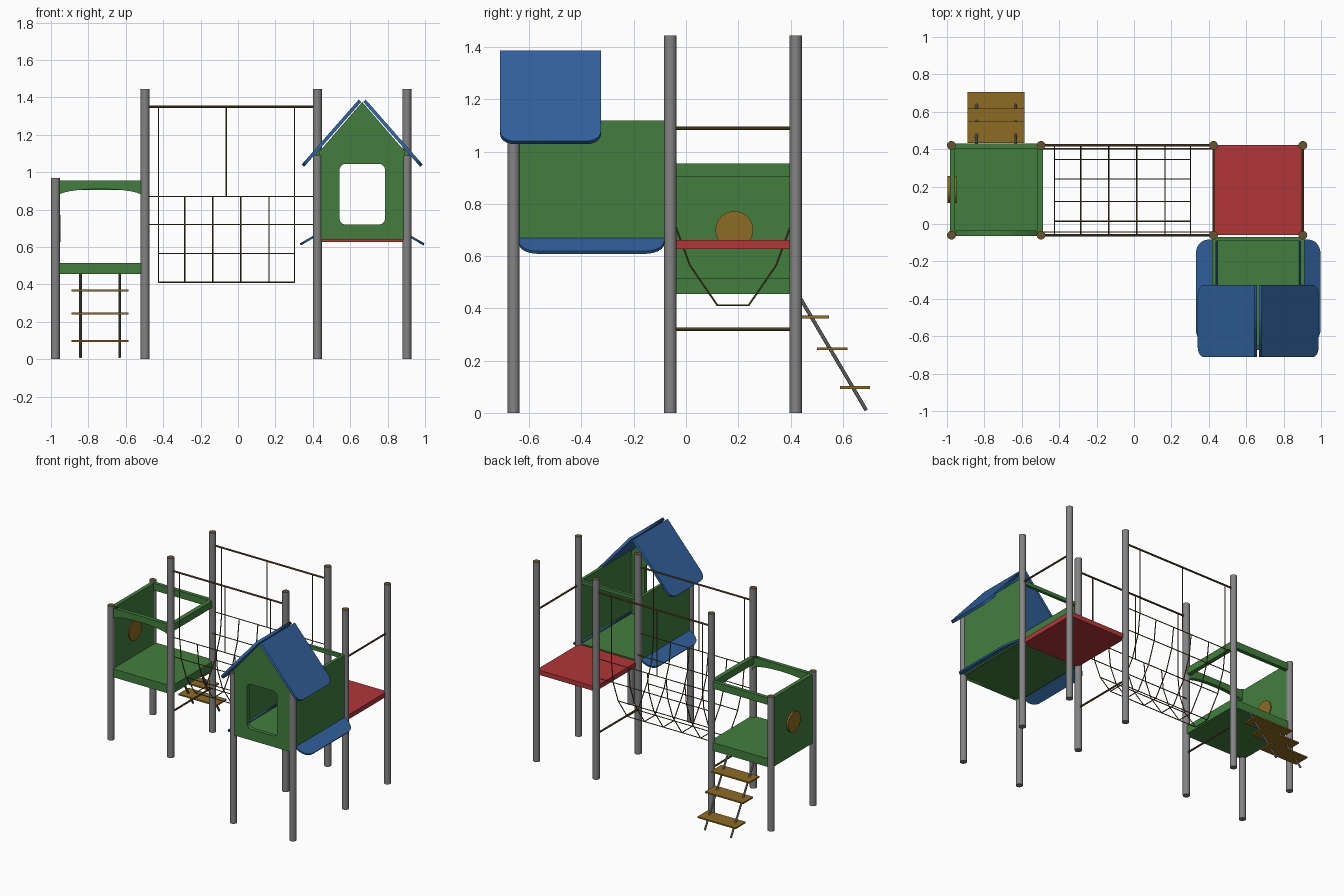
import bpy, bmesh, math
from mathutils import Vector, Matrix

cube = bpy.data.objects.get("Cube")
if cube:
    bpy.data.objects.remove(cube, do_unlink=True)


def material(name, rgb):
    m = bpy.data.materials.new(name)
    m.use_nodes = True
    colour = (*rgb, 1)
    m.diffuse_color = colour
    for n in m.node_tree.nodes:
        if n.type == 'BSDF_PRINCIPLED':
            n.inputs["Base Color"].default_value = colour
    return m


GREY = material("steel grey", (0.23, 0.23, 0.23))
GREEN = material("panel green", (0.055, 0.21, 0.048))
BLUE = material("roof blue", (0.03, 0.12, 0.34))
RED = material("deck red", (0.45, 0.037, 0.04))
AMBER = material("amber wood", (0.27, 0.15, 0.017))
BROWN = material("rope brown", (0.13, 0.09, 0.03))


def add(name, mesh, *mats, smooth=False):
    for m in mats:
        mesh.materials.append(m)
    if smooth:
        mesh.shade_smooth()
        mesh.set_sharp_from_angle(angle=0.6)
    ob = bpy.data.objects.new(name, mesh)
    bpy.context.collection.objects.link(ob)
    return ob


def box(name, x, y, z, mat):
    """Block spanning the given (low, high) ranges."""
    bm = bmesh.new()
    bmesh.ops.create_cube(bm, size=1)
    for v in bm.verts:
        v.co = [r[0] if c < 0 else r[1] for c, r in zip(v.co, (x, y, z))]
    me = bpy.data.meshes.new(name)
    bm.to_mesh(me)
    bm.free()
    return add(name, me, mat)


def rods(name, pairs, radius, *mats, sides=6):
    """Cylinders between point pairs; a second material goes on the top faces."""
    bm = bmesh.new()
    for a, b in pairs:
        a, b = Vector(a), Vector(b)
        d = b - a
        mat = Matrix.Translation((a + b) / 2) @ d.to_track_quat('Z', 'Y').to_matrix().to_4x4()
        bmesh.ops.create_cone(bm, cap_ends=True, segments=sides, radius1=radius,
                              radius2=radius, depth=d.length, matrix=mat)
    if len(mats) > 1:
        bm.normal_update()
        for f in bm.faces:
            f.material_index = int(f.normal.z > 0.9)
    me = bpy.data.meshes.new(name)
    bm.to_mesh(me)
    bm.free()
    return add(name, me, *mats, smooth=True)


def rounded(corners, radii, steps=6):
    """Polygon outline with rounded corners."""
    out = []
    pts = [Vector(c) for c in corners]
    for i, (p, r) in enumerate(zip(pts, radii)):
        if not r:
            out.append(p)
            continue
        a = p + (pts[i - 1] - p).normalized() * r
        b = p + (pts[(i + 1) % len(pts)] - p).normalized() * r
        for k in range(steps + 1):
            t = k / steps
            w = 0.8 * 2 * t * (1 - t)
            q = (1 - t) ** 2 * a + w * p + t * t * b
            out.append(q / ((1 - t) ** 2 + w + t * t))
    return out


def rect(u0, v0, u1, v1, radii=(0, 0, 0, 0)):
    return rounded([(u0, v0), (u1, v0), (u1, v1), (u0, v1)], radii)


def panel(name, loops, depth, origin, u, v, mat):
    """Flat sheet from outlines (later loops are holes) lying on axes u and v."""
    cu = bpy.data.curves.new(name, 'CURVE')
    cu.dimensions = '2D'
    cu.fill_mode = 'BOTH'
    cu.extrude = depth / 2
    for loop in loops:
        s = cu.splines.new('POLY')
        s.points.add(len(loop) - 1)
        for pt, co in zip(s.points, loop):
            pt.co = (co[0], co[1], 0, 1)
        s.use_cyclic_u = True
    tmp = bpy.data.objects.new(name, cu)
    me = bpy.data.meshes.new_from_object(tmp)
    bpy.data.objects.remove(tmp)
    bpy.data.curves.remove(cu)
    u, v = Vector(u).normalized(), Vector(v).normalized()
    rot = Matrix((u, v, u.cross(v))).transposed().to_4x4()
    me.transform(Matrix.Translation(origin) @ rot)
    me.materials.clear()
    return add(name, me, mat)


X, Y, Z = (1, 0, 0), (0, 1, 0), (0, 0, 1)
XA, XB, XC, XD = -0.976, -0.497, 0.425, 0.903   # post columns
YF, YB, YH = -0.06, 0.42, -0.66                 # post rows

# Posts with brown tops
for label, xs, ys, h in (("short_post", [XA], [YF, YB], 0.97),
                         ("tall_post", [XB, XC, XD], [YF, YB], 1.445),
                         ("house_post", [XC, XD], [YH], 1.09)):
    for x in xs:
        for y in ys:
            rods(label, [((x, y, 0), (x, y, h))], 0.0235, GREY, BROWN, sides=20)

# Ladder tower: deck, end wall with round bubble, top rails and arch
box("tower_deck", (-0.985, -0.487), (-0.065, 0.43), (0.455, 0.515), GREEN)
box("tower_end_wall", (-0.985, -0.957), (-0.05, 0.41), (0.455, 0.955), GREEN)
box("tower_side_rail", (-0.518, -0.487), (-0.05, 0.41), (0.905, 0.955), GREEN)
box("tower_back_rail", (-0.975, -0.497), (0.402, 0.43), (0.905, 0.955), GREEN)
rods("bubble_window", [((-0.998, 0.185, 0.7), (-0.95, 0.185, 0.7))], 0.072, AMBER, sides=32)
arch = [(-0.97, 0.955), (-0.505, 0.955)]
for k in range(17):
    a = math.pi * k / 16
    arch.append((-0.7375 + 0.2325 * math.cos(a), 0.86 + 0.05 * math.sin(a) ** 0.8))
panel("tower_front_arch", [arch], 0.028, (0, -0.05, 0), X, Z, GREEN)

# Ladder: sloping rails and board steps
rods("ladder_rails", [((x, 0.425, 0.46), (x, 0.69, 0.01)) for x in (-0.842, -0.633)],
     0.007, GREY, sides=8)
for y, z in ((0.49, 0.367), (0.56, 0.245), (0.647, 0.097)):
    box("ladder_step", (-0.89, -0.585), (y - 0.058, y + 0.058), (z - 0.005, z + 0.005), AMBER)

# Red platform
box("red_platform", (0.43, 0.9), (-0.06, 0.422), (0.628, 0.662), RED)

# Playhouse: floor, walls, gable with window
box("house_floor", (0.425, 0.903), (-0.65, -0.075), (0.64, 0.662), GREEN)
for x in (0.428, 0.9):
    box("house_side_wall", (x - 0.011, x + 0.011), (-0.645, -0.08), (0.645, 1.12), GREEN)
box("house_back_rail", (0.43, 0.9), (-0.092, -0.07), (1.095, 1.12), GREEN)
MID = 0.664
gable = [(0.435, 0.64), (0.893, 0.64), (0.893, 1.11), (MID, 1.375), (0.435, 1.11)]
window = rect(0.543, 0.72, 0.786, 1.045, (0.035,) * 4)
panel("house_gable", [gable, window], 0.028, (0, YH, 0), X, Z, GREEN)

# Roof sheets and side counters, mirrored about the house centre
for s in (-1, 1):
    panel("roof_sheet", [rect(-0.712, 0, -0.325, 0.462, (0, 0, 0.055, 0.055))], 0.018,
          (MID + s * 0.012, 0, 1.382), Y, (s * 0.303, 0, -0.345), BLUE)
    panel("side_counter", [rect(-0.64, 0, -0.083, 0.128, (0, 0, 0.08, 0.08))], 0.012,
          (MID + s * 0.22, 0, 0.678), Y, (s * 0.11, 0, -0.064), BLUE)

# Bars between posts
bars = [((XB, y, 1.35), (XC, y, 1.35)) for y in (YF, YB)]
bars += [((x, YF, z), (x, YB, z)) for x, z in ((XD, 1.09), (XB, 0.32), (XC, 0.32))]
rods("cross_bars", bars, 0.0065, BROWN, sides=8)

# Net bridge: sagging ribs, long ropes and hangers
half = [(-0.06, 0.87), (-0.042, 0.72), (0.015, 0.565), (0.12, 0.412)]
section = half + [(0.36 - y, z) for y, z in reversed(half)]
net = []
for x in (-0.425, -0.285, -0.135, 0.015, 0.165, 0.302):
    net += [((x, *a), (x, *b)) for a, b in zip(section, section[1:])]
for y, z in section:
    x0, x1 = (XB, XC) if z > 0.6 else (-0.425, 0.302)
    net.append(((x0, y, z), (x1, y, z)))
for x in (-0.425, -0.063, 0.302):
    net += [((x, y, 0.87), (x, y, 1.35)) for y in (YF, YB)]
rods("net_bridge", net, 0.0035, BROWN)
